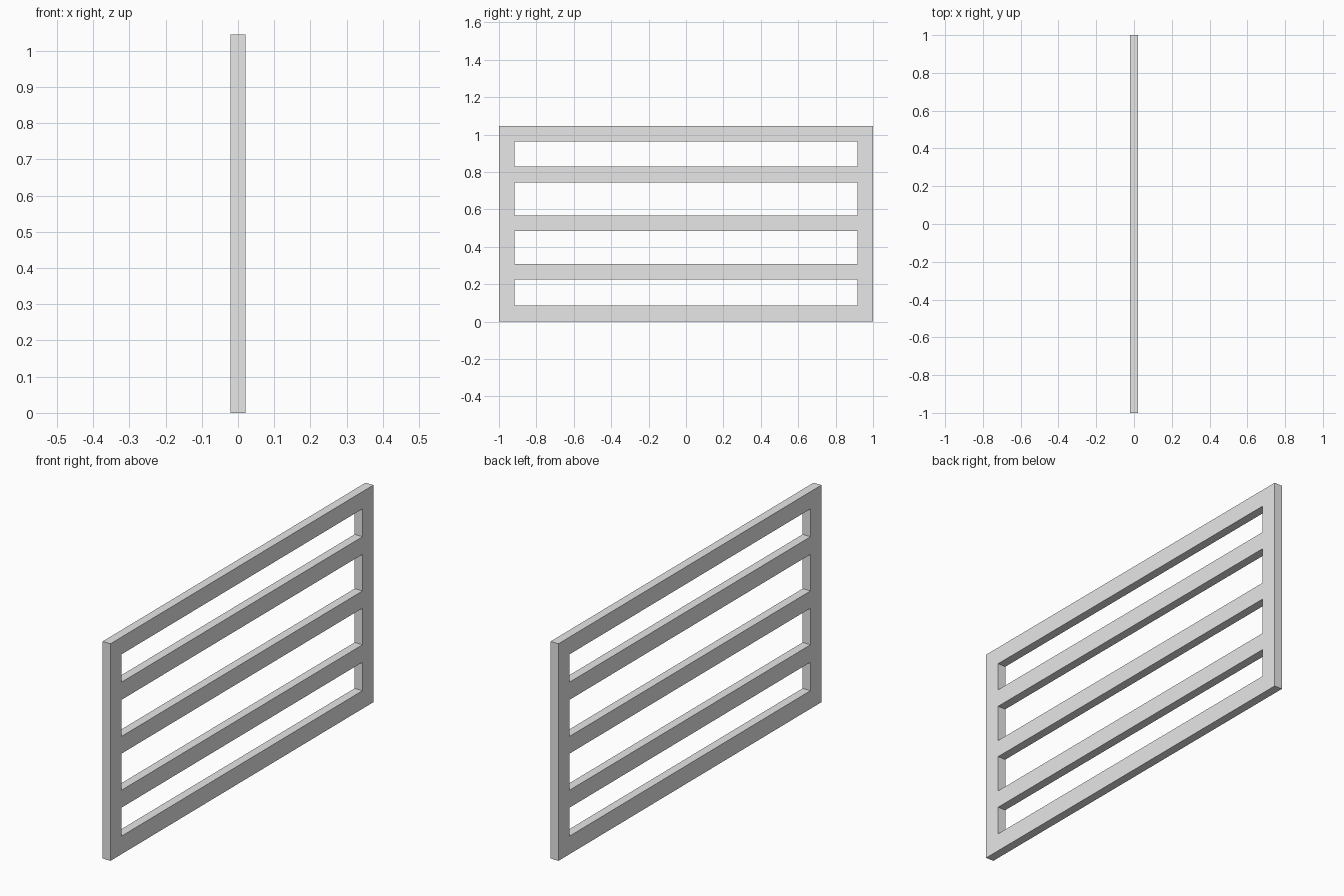
import bpy
import bmesh

cube = bpy.data.objects.get("Cube")
if cube:
    bpy.data.objects.remove(cube, do_unlink=True)

THICKNESS = 0.042
POST = 0.083
# Rail edges from bottom to top; gaps lie between each pair
LEVELS = [0, 0.087, 0.224, 0.308, 0.484, 0.567, 0.743, 0.828, 0.962, 1.045]
COLUMNS = [-1, -1 + POST, 1 - POST, 1]

# Grey paint
grey = bpy.data.materials.new("light grey")
grey.use_nodes = True
colour = (0.8, 0.8, 0.8, 1)
grey.diffuse_color = colour
grey.node_tree.nodes["Principled BSDF"].inputs["Base Color"].default_value = colour

# Flat outline: two posts joined by five rails, with the gaps left open
bm = bmesh.new()
grid = [[bm.verts.new((THICKNESS / 2, y, z)) for y in COLUMNS] for z in LEVELS]
for row, (low, high) in enumerate(zip(grid, grid[1:])):
    for col in range(3):
        is_gap = col == 1 and row % 2 == 1
        if not is_gap:
            bm.faces.new((low[col], low[col + 1], high[col + 1], high[col]))

# Give the outline its thickness as one closed solid
front = bm.faces[:]
result = bmesh.ops.extrude_face_region(bm, geom=front, use_keep_orig=True)
moved = [v for v in result["geom"] if isinstance(v, bmesh.types.BMVert)]
bmesh.ops.translate(bm, verts=moved, vec=(-THICKNESS, 0, 0))
bmesh.ops.recalc_face_normals(bm, faces=bm.faces[:])

mesh = bpy.data.meshes.new("slatted_fence_panel")
bm.to_mesh(mesh)
bm.free()
mesh.materials.append(grey)
panel = bpy.data.objects.new("slatted_fence_panel", mesh)
bpy.context.collection.objects.link(panel)
